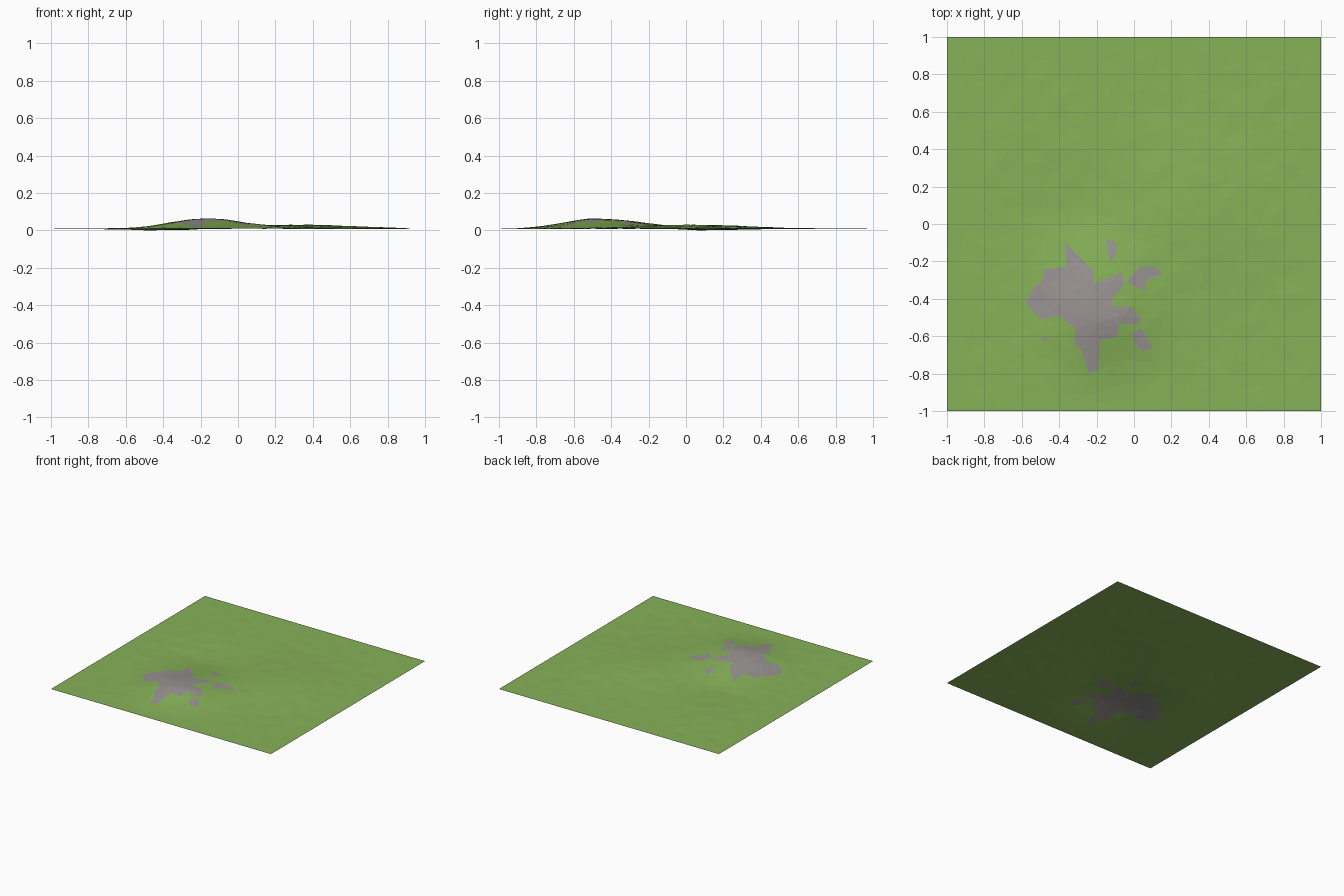
import bpy, math, random
from mathutils import Vector, noise
from mathutils.geometry import delaunay_2d_cdt, intersect_point_line

if "Cube" in bpy.data.objects:
    bpy.data.objects.remove(bpy.data.objects["Cube"])

random.seed(4)

# Outlines of the bare rock patches, seen from above
MAIN = [(-.37, -.10), (-.22, -.25), (-.21, -.32), (-.07, -.26), (-.05, -.32), (-.12, -.40),
        (-.11, -.44), (-.02, -.44), (.04, -.51), (.01, -.54), (-.08, -.53), (-.09, -.61),
        (-.18, -.62), (-.19, -.78), (-.24, -.80), (-.28, -.68), (-.32, -.63), (-.31, -.56),
        (-.40, -.49), (-.50, -.51), (-.58, -.42), (-.53, -.33), (-.49, -.31), (-.48, -.24), (-.36, -.23)]
SMALL = [[(-.15, -.08), (-.09, -.10), (-.10, -.17), (-.13, -.20), (-.14, -.14)],
         [(-.04, -.31), (.03, -.23), (.12, -.23), (.15, -.27), (.06, -.31), (.06, -.36)],
         [(-.01, -.58), (.04, -.56), (.10, -.66), (.05, -.68), (.00, -.64)],
         [(-.50, -.61), (-.47, -.60), (-.47, -.63)]]
PATCHES = [MAIN] + SMALL


def material(name, rgb):
    m = bpy.data.materials.new(name)
    m.diffuse_color = (*rgb, 1)
    m.use_nodes = True
    m.node_tree.nodes["Principled BSDF"].inputs["Base Color"].default_value = m.diffuse_color
    return m


def bump(x, y, cx, cy, left, right, front, back):
    """Lopsided bell with its own width on each side."""
    sx = left if x < cx else right
    sy = front if y < cy else back
    return math.exp(-((x - cx) / sx) ** 2 - ((y - cy) / sy) ** 2)


def height(x, y):
    edge = min(1, (1 - max(abs(x), abs(y))) / 0.15)      # flat rim
    z = 0.054 * bump(x, y, -.18, -.48, .26, .30, .25, .34)   # rocky hill
    z += 0.021 * bump(x, y, .33, .05, .35, .42, .42, .40)    # low rise
    z -= 0.010 * bump(x, y, -.35, .06, .30, .25, .15, .25)   # hollow
    z += 0.0028 * noise.noise(Vector((x * 9, y * 9, 3)))     # rough ground
    return 0.012 + z * edge


def inside(p, poly):
    hit = False
    for a, b in zip(poly, poly[1:] + poly[:1]):
        if (a[1] > p.y) != (b[1] > p.y):
            hit ^= p.x < a[0] + (p.y - a[1]) * (b[0] - a[0]) / (b[1] - a[1])
    return hit


def near_outline(p):
    for poly in PATCHES:
        for a, b in zip(poly, poly[1:] + poly[:1]):
            a, b = Vector(a), Vector(b)
            t = intersect_point_line(p, a, b)[1]
            if (p - a.lerp(b, max(0, min(1, t)))).length < 0.016:
                return True
    return False


# Patch outlines are forced edges in an irregular triangle sheet
points, edges = [], []
for poly in PATCHES:
    s, n = len(points), len(poly)
    points += [Vector(p) for p in poly]
    edges += [(s + i, s + (i + 1) % n) for i in range(n)]
N = 44
for i in range(N + 1):
    for j in range(N + 1):
        p = Vector((2 * i / N - 1, 2 * j / N - 1))
        if 0 < i < N and 0 < j < N:
            p += Vector((random.uniform(-.014, .014), random.uniform(-.014, .014)))
        if not near_outline(p):
            points.append(p)
verts, _, faces = delaunay_2d_cdt(points, edges, [], 0, 1e-5)[:3]

# Lift the sheet into terrain standing on z = 0
zs = [height(v.x, v.y) for v in verts]
low = min(zs)
mesh = bpy.data.meshes.new("terrain")
mesh.from_pydata([(v.x, v.y, z - low) for v, z in zip(verts, zs)], [], faces)
terrain = bpy.data.objects.new("terrain", mesh)
bpy.context.collection.objects.link(terrain)

# Grass everywhere, rock inside the patches
mesh.materials.append(material("grass green", (.242, .445, .098)))
mesh.materials.append(material("rock grey", (.32, .29, .29)))
for f in mesh.polygons:
    if any(inside(f.center.xy, poly) for poly in PATCHES):
        f.material_index = 1
    if f.normal.z < 0:
        f.flip()
